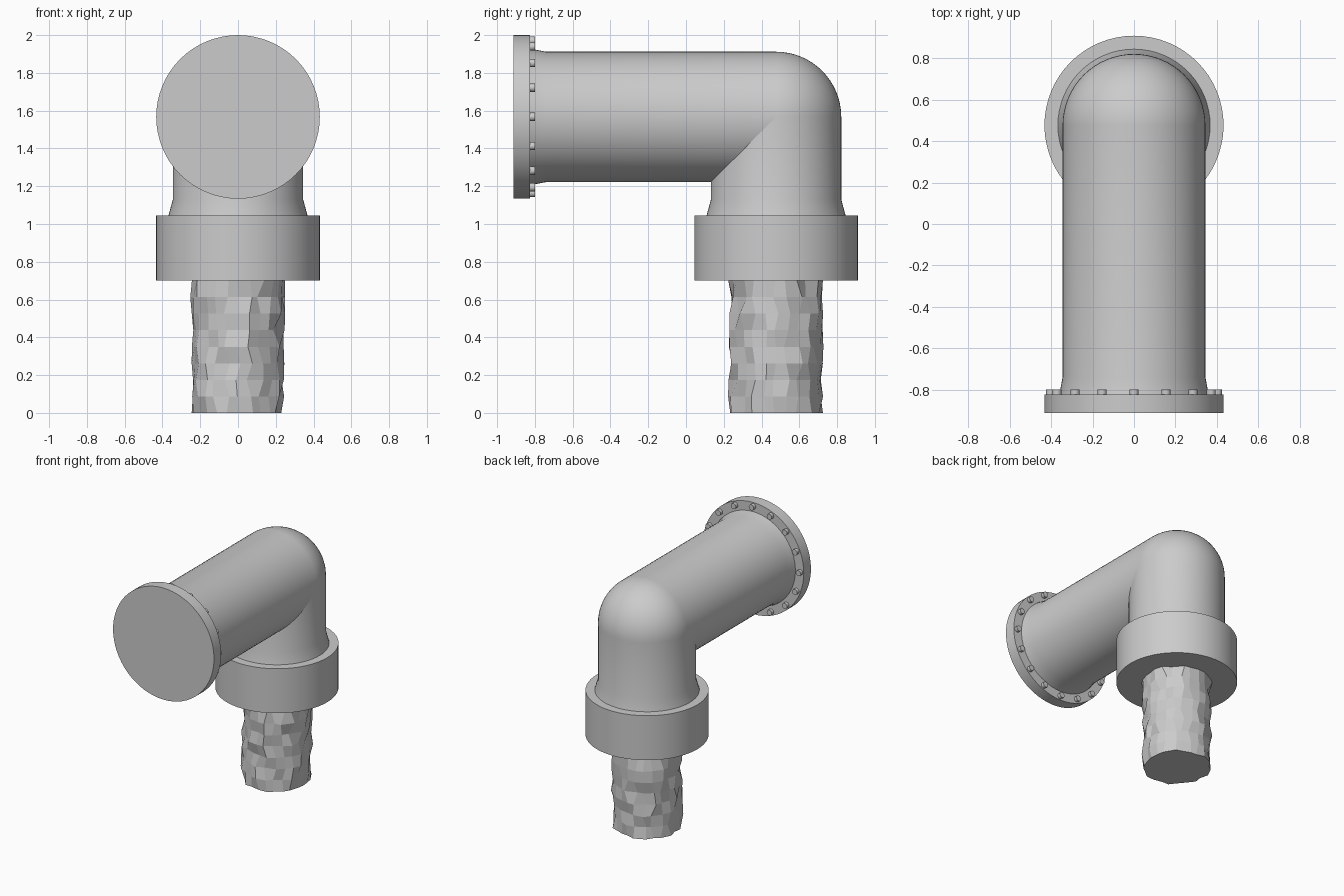
import bpy, bmesh, math, random
from mathutils import Matrix, Vector

random.seed(4)
cube = bpy.data.objects.get("Cube")
if cube:
    bpy.data.objects.remove(cube, do_unlink=True)

grey = bpy.data.materials.new("plain_grey")
grey.use_nodes = True
colour = (0.6, 0.6, 0.6, 1)
grey.diffuse_color = colour
grey.node_tree.nodes["Principled BSDF"].inputs["Base Color"].default_value = colour

# Shared dimensions
PIPE = 0.345
RIM = 0.433
BEND_Y = 0.477
AXIS_Z = 1.567
UPRIGHT = Matrix.Translation((0, BEND_Y, 0))
FORWARD = Matrix.Translation((0, 0, AXIS_Z)) @ Matrix.Rotation(math.pi / 2, 4, 'X')


def finish(bm, name, placement, smooth=True):
    bmesh.ops.recalc_face_normals(bm, faces=bm.faces)
    mesh = bpy.data.meshes.new(name)
    bm.to_mesh(mesh)
    bm.free()
    mesh.materials.append(grey)
    if smooth:
        mesh.shade_smooth()
        mesh.set_sharp_from_angle(angle=math.radians(35))
    obj = bpy.data.objects.new(name, mesh)
    obj.matrix_world = placement
    bpy.context.collection.objects.link(obj)
    return obj


def lathe(name, profile, placement, steps=64):
    """Revolve (radius, height) points about the local z axis."""
    bm = bmesh.new()
    verts = [bm.verts.new((r, 0, h)) for r, h in profile]
    edges = [bm.edges.new(pair) for pair in zip(verts, verts[1:])]
    bmesh.ops.spin(bm, geom=verts + edges, cent=(0, 0, 0), axis=(0, 0, 1),
                   angle=math.tau, steps=steps, use_duplicate=False)
    bmesh.ops.remove_doubles(bm, verts=bm.verts, dist=0.0001)
    return finish(bm, name, placement)


# Upright pipe: flared foot, straight wall and domed elbow
dome = [(PIPE * math.cos(a), AXIS_Z + PIPE * math.sin(a))
        for a in (i * math.pi / 32 for i in range(17))]
lathe("upright_pipe", [(0.372, 1.02), (0.368, 1.045), (PIPE, 1.13)] + dome, UPRIGHT)

# Horizontal pipe running forward from the elbow
lathe("horizontal_pipe", [(PIPE, -BEND_Y), (PIPE, 0.74), (0.362, 0.83)], FORWARD)

# Outlet collar and end flange
lathe("outlet_collar", [(0, 0.70), (RIM, 0.70), (RIM, 1.045), (0, 1.045)], UPRIGHT)
lathe("end_flange", [(0, 0.825), (RIM, 0.825), (RIM, 0.913), (0, 0.913)], FORWARD)

# Ring of bolts on the back of the flange
bm = bmesh.new()
count = 16
for i in range(count):
    a = math.tau * i / count
    spot = Matrix.Translation((0.403 * math.cos(a), 0.403 * math.sin(a), 0.819))
    bmesh.ops.create_cone(bm, cap_ends=True, segments=12, radius1=0.022,
                          radius2=0.022, depth=0.038, matrix=spot)
finish(bm, "flange_bolts", FORWARD)

# Faceted, irregular water column
bm = bmesh.new()
sides, rows, top = 24, 8, 0.70
rings = []
for row in range(rows + 1):
    ring = []
    for i in range(sides):
        a = math.tau * (i + random.uniform(-0.3, 0.3)) / sides
        r = random.uniform(0.226, 0.256)
        ring.append(bm.verts.new((r * math.cos(a), r * math.sin(a), top * row / rows)))
    rings.append(ring)
for low, high in zip(rings, rings[1:]):
    for i in range(sides):
        j = (i + 1) % sides
        bm.faces.new((low[i], low[j], high[j], high[i]))
bm.faces.new(rings[0])
bm.faces.new(rings[-1])
finish(bm, "water_column", UPRIGHT, smooth=False)
